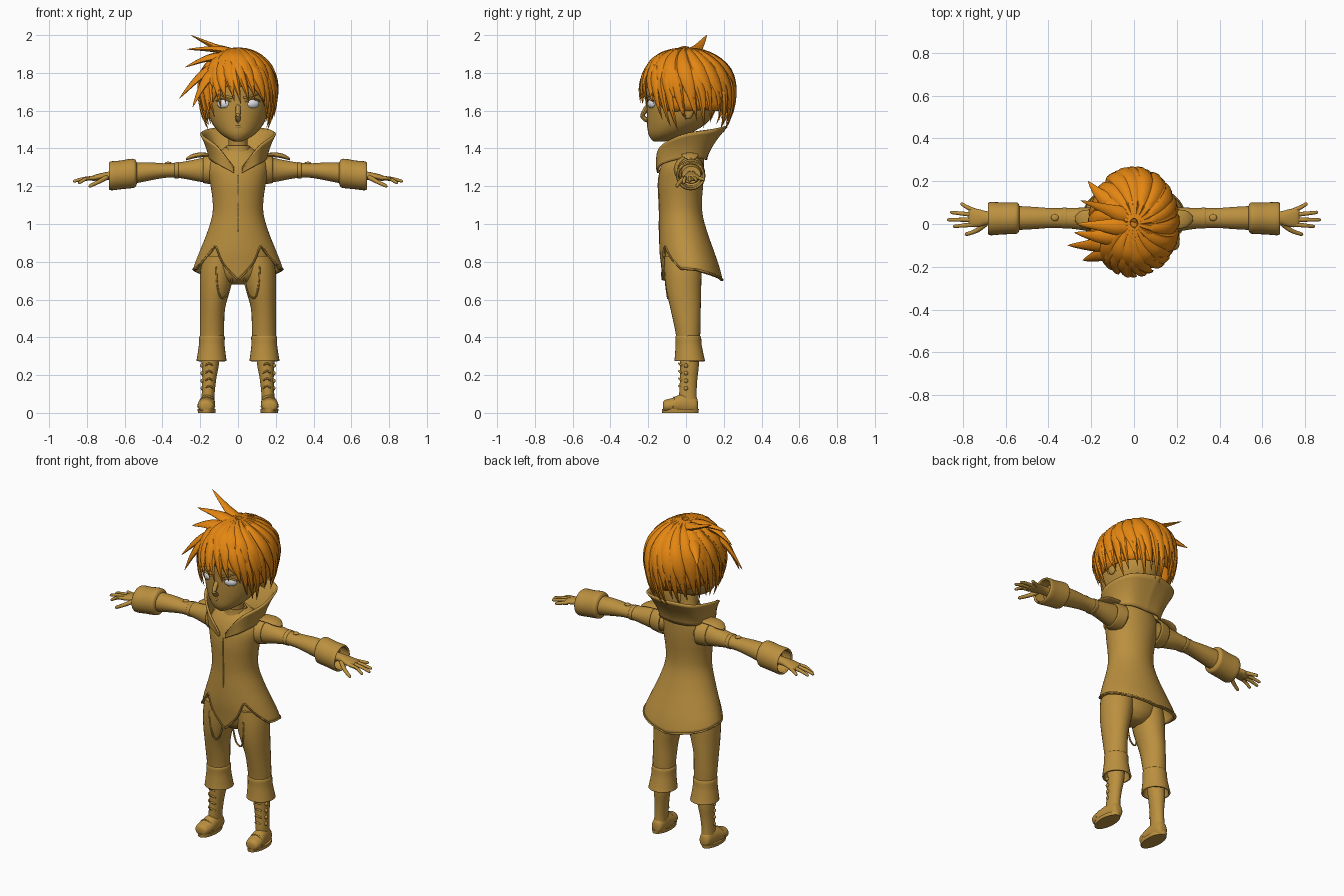
import bpy, bmesh, math, random
from math import sin, cos, pi, radians
from mathutils import Vector as V

random.seed(4)
if "Cube" in bpy.data.objects:
    bpy.data.objects.remove(bpy.data.objects["Cube"], do_unlink=True)


def material(name, rgb):
    m = bpy.data.materials.new(name)
    m.use_nodes = True
    m.diffuse_color = (*rgb, 1)
    m.node_tree.nodes["Principled BSDF"].inputs["Base Color"].default_value = (*rgb, 1)
    return m


TAN = material("tan", (.50, .28, .05))
ORANGE = material("orange hair", (.78, .24, .006))
WHITE = material("eye white", (.8, .8, .85))
parts = []


def finish(name, bm, mat, thick=0):
    bmesh.ops.recalc_face_normals(bm, faces=bm.faces)
    me = bpy.data.meshes.new(name)
    bm.to_mesh(me)
    bm.free()
    me.materials.append(mat)
    ob = bpy.data.objects.new(name, me)
    bpy.context.collection.objects.link(ob)
    if thick:
        mod = ob.modifiers.new("thickness", "SOLIDIFY")
        mod.thickness, mod.offset = thick, -1
    parts.append(ob)


def spline(rows, t):
    """Smooth interpolation through equal-length tuples, t in 0..1."""
    n = len(rows) - 1
    i = min(int(t * n), n - 1)
    f = t * n - i
    a, b, c, d = (rows[min(max(k, 0), n)] for k in (i - 1, i, i + 1, i + 2))
    return [q + .5 * f * (r - p + f * (2*p - 5*q + 4*r - s + f * (3*(q - r) + s - p)))
            for p, q, r, s in zip(a, b, c, d)]


def at(table, key):
    """Look a table up by its ascending first column."""
    n = len(table) - 1
    key = min(max(key, table[0][0]), table[n][0])
    i = max(k for k in range(n) if table[k][0] <= key)
    f = (key - table[i][0]) / (table[i + 1][0] - table[i][0])
    return spline(table, (i + f) / n)


def skin(bm, rings, closed=True, caps=True):
    rs = [[bm.verts.new(p) for p in r] for r in rings]
    n = len(rs[0])
    for a, b in zip(rs, rs[1:]):
        for j in range(n if closed else n - 1):
            k = (j + 1) % n
            bm.faces.new((a[j], a[k], b[k], b[j]))
    if caps:
        bm.faces.new(rs[0])
        bm.faces.new(rs[-1])


def loft(name, rows, axis="Z", mat=TAN, sx=1, seg=28, caps=True, thick=0):
    """Rows: position along axis, two centre values, two radii."""
    steps = (len(rows) - 1) * 3
    rings = []
    for i in range(steps + 1):
        p, c, d, r, s = spline(rows, i / steps)
        ring = []
        for j in range(seg):
            u, v = c + r * cos(2*pi*j/seg), d + s * sin(2*pi*j/seg)
            x, y, z = {"X": (p, u, v), "Y": (u, p, v), "Z": (u, v, p)}[axis]
            ring.append((x * sx, y, max(z, 0)))
        rings.append(ring)
    bm = bmesh.new()
    skin(bm, rings, caps=caps)
    finish(name, bm, mat, thick)


def sweep(bm, pts, width, height, up, seg=8):
    """Tapered tube; up(p) gives the direction of its height."""
    rings = []
    for i, p in enumerate(pts):
        t = (V(pts[min(i + 1, len(pts) - 1)]) - V(pts[max(i - 1, 0)])).normalized()
        side = t.cross(up(p)).normalized()
        nrm = side.cross(t)
        f = i / (len(pts) - 1)
        rings.append([V(p) + side * width(f) * cos(2*pi*j/seg) + nrm * height(f) * sin(2*pi*j/seg)
                      for j in range(seg)])
    skin(bm, rings)


def tube(name, pts, r, sx=1, end=1, steps=12):
    bm = bmesh.new()
    path = [V(spline(pts, i / steps)) for i in range(steps + 1)]
    path = [V((p.x * sx, p.y, p.z)) for p in path]
    rad = lambda f: r * (1 + (end - 1) * f) * (.5 if f in (0, 1) else 1)
    sweep(bm, path, rad, rad, lambda p: V((.13, .31, .94)))
    finish(name, bm, TAN)


def blob(name, loc, size, mat=TAN, turn=0):
    bm = bmesh.new()
    bmesh.ops.create_uvsphere(bm, u_segments=20, v_segments=12, radius=1)
    for v in bm.verts:
        x, y, z = (a * b for a, b in zip(v.co, size))
        v.co = V((x*cos(turn) - y*sin(turn), x*sin(turn) + y*cos(turn), z)) + V(loc)
    finish(name, bm, mat)


# Head and neck
loft("head", [(1.437, 0, -.14, .02, .03), (1.45, 0, -.125, .05, .06), (1.48, 0, -.09, .095, .11),
              (1.53, 0, -.05, .135, .155), (1.59, 0, -.03, .158, .178), (1.66, 0, -.025, .168, .185),
              (1.74, 0, -.02, .17, .19), (1.82, 0, -.01, .14, .165), (1.88, 0, 0, .06, .08)], seg=36)
loft("neck", [(1.33, 0, -.02, .062, .06), (1.41, 0, -.03, .05, .05), (1.5, 0, -.04, .052, .052)])
loft("shirt_collar", [(1.35, 0, -.02, .085, .08), (1.39, 0, -.025, .068, .066), (1.415, 0, -.03, .06, .06)],
     caps=False, thick=.008)
tube("nose", [(0, -.2, 1.63), (0, -.218, 1.6), (0, -.23, 1.572), (0, -.212, 1.553), (0, -.195, 1.55)], .013)
for lip, z in (("upper_lip", 1.523), ("lower_lip", 1.513)):
    tube(lip, [(-.036, -.186, z), (0, -.202, z + .003), (.036, -.186, z)], .006)

# Coat body: top to hem, with a pointed front panel
COAT = [(.69, .25, -.125, .195), (.76, .238, -.13, .18), (.85, .205, -.14, .15), (.95, .165, -.142, .115),
        (1.05, .136, -.14, .088), (1.13, .135, -.143, .085), (1.22, .148, -.146, .092),
        (1.30, .16, -.136, .095), (1.36, .135, -.11, .09), (1.41, .065, -.07, .045)]
HEM = [(0, .70), (20, .785), (38, .885), (54, .81), (70, .76), (100, .755), (140, .725), (180, .70)]


def coat_point(a, z, grow=0):
    _, rx, yf, yb = at(COAT, z)
    ry = (yb - yf) / 2 + grow
    return V(((rx + grow) * sin(a), (yf + yb) / 2 - ry * cos(a), z))


def hem(a):
    d = abs((math.degrees(a) + 180) % 360 - 180)
    k = max(i for i in range(len(HEM) - 1) if HEM[i][0] <= d)
    (p, q), (r, s) = HEM[k], HEM[k + 1]
    return q + (s - q) * (d - p) / (r - p)


N = 72
bm = bmesh.new()
skin(bm, [[coat_point(2*pi*j/N, hem(2*pi*j/N) + (1.41 - hem(2*pi*j/N)) * i / 30) for j in range(N)]
          for i in range(31)], caps=False)
finish("coat", bm, TAN, .012)
tube("hem_piping", [coat_point(2*pi*j/N, hem(2*pi*j/N) + .004) for j in range(N + 1)], .005, steps=144)
tube("front_seam", [coat_point(0, z / 100) for z in range(96, 131, 5)], .004)

# Standing collar, open at the front
LOW = [(0, .02, -.142, 1.27), (40, .10, -.125, 1.315), (90, .145, 0, 1.35), (140, .10, .085, 1.345), (180, 0, .10, 1.34)]
TOP = [(0, .02, -.15, 1.30), (40, .105, -.13, 1.41), (90, .188, -.02, 1.475), (140, .15, .15, 1.505), (180, 0, .21, 1.52)]


def collar_point(d, f):
    lo, hi = at(LOW, abs(d)), at(TOP, abs(d))
    x, y, z = (a + (b - a) * g for a, b, g in zip(lo[1:], hi[1:], (f ** 1.5, f ** 1.5, f)))
    return V((math.copysign(x, d), y, z))


bm = bmesh.new()
angles = [-180 + 5 * j for j in range(36)] + [-.01, .01] + [5 + 5 * j for j in range(36)]
skin(bm, [[collar_point(d, i / 8) for d in angles[:37]] for i in range(9)], False, False)
skin(bm, [[collar_point(d, i / 8) for d in angles[37:]] for i in range(9)], False, False)
bmesh.ops.remove_doubles(bm, verts=bm.verts, dist=.0001)
finish("collar", bm, TAN, .012)

# Pelvis
loft("pelvis", [(.68, 0, -.01, .05, .05), (.72, 0, -.015, .13, .09), (.8, 0, -.02, .175, .105),
                (.92, 0, -.02, .15, .10)])

# Paired parts
for s, side in ((1, "left_"), (-1, "right_")):
    # Face details
    blob(side + "eye", (s * .077, -.181, 1.637), (.037, .02, .025), WHITE, s * .35)
    blob(side + "ear", (s * .165, .01, 1.6), (.014, .03, .045))
    tube(side + "eyebrow", [(.028, -.208, 1.667), (.07, -.2, 1.678), (.122, -.16, 1.69)], .007, s, .5)
    tube(side + "eyelid", [(.036, -.201, 1.647), (.075, -.201, 1.664), (.117, -.17, 1.65)], .005, s)

    # Sleeves, shoulder flaps and cuffs
    loft(side + "sleeve", [(.09, .01, 1.29, .06, .06), (.16, .015, 1.287, .062, .068), (.22, .022, 1.285, .055, .058),
                           (.3, .027, 1.285, .048, .043), (.38, .028, 1.283, .046, .038), (.47, .028, 1.278, .052, .048),
                           (.56, .028, 1.268, .056, .055), (.63, .028, 1.26, .05, .045)], "X", sx=s)
    loft(side + "armhole", [(.12, .015, 1.288, .082, .078), (.155, .015, 1.288, .077, .076),
                            (.185, .018, 1.287, .068, .07)], "X", sx=s, caps=False, thick=.008)
    loft(side + "shoulder_flap", [(.15, .02, 1.366, .045, .01), (.21, .022, 1.365, .045, .013),
                                  (.25, .024, 1.355, .036, .012), (.275, .025, 1.343, .012, .006)], "X", sx=s)
    loft(side + "sleeve_band", [(.315, .028, 1.285, .049, .043), (.335, .028, 1.284, .049, .042)], "X", sx=s,
         caps=False, thick=.006)
    blob(side + "sleeve_button", (s * .37, .03, 1.322), (.018, .016, .008))
    loft(side + "cuff", [(.535, .028, 1.268, .055, .054), (.545, .028, 1.268, .072, .074), (.57, .027, 1.267, .074, .078),
                         (.62, .026, 1.26, .075, .076), (.67, .025, 1.255, .078, .077), (.683, .025, 1.255, .072, .07)],
         "X", sx=s, caps=False, thick=.012)

    # Hands
    loft(side + "palm", [(.62, .028, 1.258, .028, .024), (.68, .028, 1.256, .03, .022), (.73, .028, 1.25, .042, .018),
                         (.765, .03, 1.243, .044, .015), (.775, .03, 1.24, .035, .009)], "X", sx=s)
    for finger, y, tip in (("index", -.002, (.845, -.012, 1.215)), ("middle", .02, (.873, .02, 1.225)),
                           ("ring", .043, (.86, .055, 1.228)), ("little", .062, (.81, .097, 1.235))):
        mid = ((.755 + tip[0]) / 2, (y + tip[1]) / 2, 1.24)
        tube(side + finger + "_finger", [(.745, y, 1.245), mid, tip], .012, s, .65)
    tube(side + "thumb", [(.69, .005, 1.25), (.735, -.03, 1.225), (.79, -.05, 1.198)], .014, s, .6)

    # Trousers with turned cuffs
    loft(side + "trouser_leg", [(.36, .138, .012, .06, .06), (.43, .138, .01, .064, .066), (.55, .135, -.002, .066, .08),
                                (.65, .122, -.012, .08, .092), (.75, .11, -.016, .09, .098), (.83, .1, -.02, .085, .095)],
         sx=s)
    loft(side + "trouser_cuff", [(.275, .14, .02, .08, .082), (.3, .14, .018, .076, .077), (.36, .139, .014, .068, .069),
                                 (.4, .138, .012, .068, .068), (.41, .138, .011, .061, .062)], sx=s, caps=False, thick=.01)
    tube(side + "thigh_seam", [(.03, -.095, .72), (.055, -.098, .63), (.09, -.096, .61), (.11, -.106, .68),
                               (.115, -.113, .78)], .005, s)

    # Boots
    loft(side + "boot_shaft", [(.04, .16, .015, .036, .046), (.1, .158, .01, .034, .046), (.18, .152, .014, .037, .046),
                               (.25, .147, .018, .045, .05), (.34, .142, .015, .05, .052)], sx=s)
    loft(side + "boot_foot", [(-.123, .17, .035, .018, .018), (-.112, .17, .037, .038, .031), (-.075, .168, .04, .046, .038),
                              (-.03, .164, .045, .043, .052), (.02, .16, .045, .038, .055), (.055, .16, .04, .03, .04),
                              (.064, .16, .035, .012, .02)], "Y", sx=s)
    loft(side + "boot_sole", [(0, .166, -.03, .046, .096), (.02, .166, -.03, .048, .098)], sx=s)
    tube(side + "toe_cap_seam", [(.122, -.07, .03), (.14, -.066, .072), (.168, -.064, .082), (.196, -.066, .072),
                                 (.214, -.07, .03)], .005, s)
    for k in range(4):
        z = .13 + .04 * k
        blob(side + "boot_button", (s * (.189 + .02 * (z - .13)), 0, z), (.009, .011, .011))
        tube(side + "boot_lace", [(.132, -.023, z), (.153, -.037, z + .012), (.174, -.023, z)], .005, s)

# Hair: an inner cap, then layered locks swirling out from the crown
CENTRE = V((0, .005, 1.69))
TIPS = [(0, 1.66), (25, 1.655), (42, 1.60), (60, 1.53), (85, 1.525), (115, 1.53), (150, 1.52), (180, 1.51)]


def hair_point(a, th, grow=1):
    rz = .225 if cos(th) > 0 else .32
    return CENTRE + V((.196 * sin(th) * sin(a), -.245 * sin(th) * cos(a), rz * cos(th))) * grow


def end_angle(a, lift=0):
    d = abs((math.degrees(a) + 180) % 360 - 180)
    c = at(TIPS, d)[1] + lift - CENTRE.z
    return math.acos(c / (.225 if c > 0 else .32))


bm = bmesh.new()
skin(bm, [[hair_point(2*pi*j/40, .03 + (end_angle(2*pi*j/40, .07) - .03) * i / 14, .97) for j in range(40)]
          for i in range(15)], caps=False)
finish("hair_cap", bm, ORANGE, .01)

outward = lambda p: (V(p) - CENTRE).normalized()
bm = bmesh.new()
for count, lift, grow, shift in ((30, 0, 1.0, 0), (24, .06, 1.03, .1), (18, .14, 1.05, .2)):
    for k in range(count):
        a = 2 * pi * k / count + shift + random.uniform(-.05, .05)
        stop = end_angle(a, lift + random.uniform(-.03, .035))
        path = [hair_point(a - .35 * (1 - f) + .1 * f * f, .08 + (stop - .08) * f, grow + .02 * f * f)
                for f in (i / 12 for i in range(13))]
        wide = 1.15 * pi * .21 / count
        sweep(bm, path, lambda f: wide * (.25 + 1.2 * f) * min(1, 2.6 * (1 - f)) + .0008,
              lambda f: .018 * (.5 + f) * min(1, 2.2 * (1 - f)) + .0006, outward, 6)
finish("hair_locks", bm, ORANGE)

# Loose windswept tufts on the right
bm = bmesh.new()
for root, mid, tip, w in (((.02, .02, 1.9), (-.1, .06, 1.93), (-.25, .11, 2.0), .035),
                          ((.03, -.02, 1.9), (-.12, -.01, 1.925), (-.27, .0, 1.925), .038),
                          ((0, -.05, 1.89), (-.15, -.06, 1.88), (-.28, -.04, 1.83), .04),
                          ((-.04, -.08, 1.87), (-.19, -.1, 1.79), (-.31, -.1, 1.665), .038),
                          ((-.05, .08, 1.88), (-.15, .13, 1.84), (-.215, .2, 1.78), .036),
                          ((-.06, -.1, 1.86), (-.17, -.15, 1.76), (-.24, -.17, 1.62), .035)):
    path = [V(spline((root, mid, tip), i / 12)) for i in range(13)]
    sweep(bm, path, lambda f: w * min(1, .4 + 2*f, 1.7 * (1 - f)) + .0006,
          lambda f: .02 * min(1, .4 + 2*f, 1.7 * (1 - f)) + .0006, outward, 8)
finish("hair_tufts", bm, ORANGE)

# Smooth shading that keeps hard edges
for ob in parts:
    ob.select_set(True)
bpy.context.view_layer.objects.active = parts[0]
bpy.ops.object.shade_smooth_by_angle(angle=radians(45))
